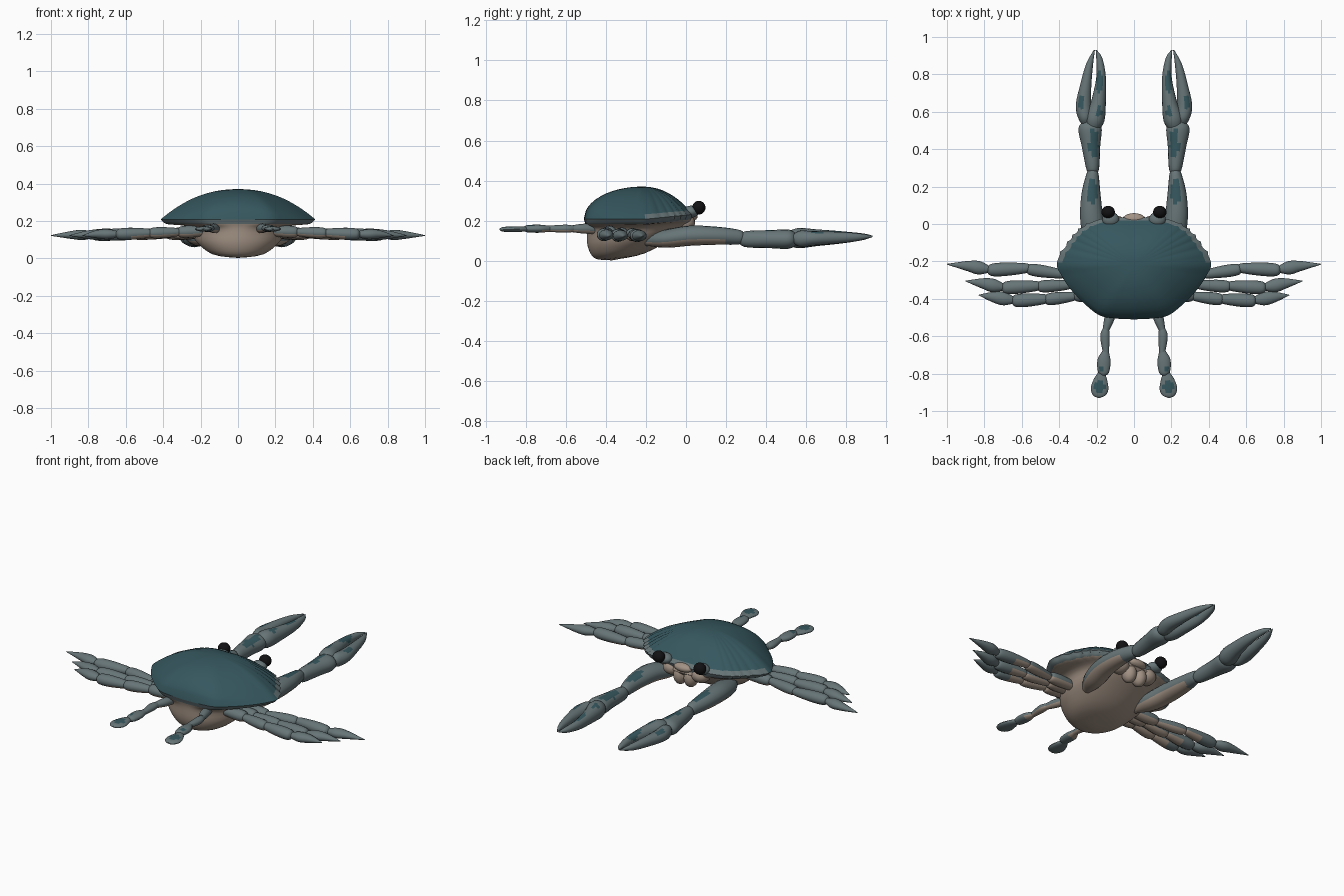
import bpy, bmesh, math
from mathutils import Vector

if "Cube" in bpy.data.objects:
    bpy.data.objects.remove(bpy.data.objects["Cube"])

def mat(name, c):
    m = bpy.data.materials.new(name)
    m.diffuse_color = (*c, 1)
    m.use_nodes = True
    m.node_tree.nodes["Principled BSDF"].inputs["Base Color"].default_value = m.diffuse_color
    return m

TEAL = mat("dark teal", (0.036, 0.095, 0.112))
GREY = mat("slate grey", (0.135, 0.178, 0.186))
TAN = mat("pale tan", (0.36, 0.285, 0.23))
BLACK = mat("black", (0.006, 0.006, 0.007))
MATS = [TEAL, GREY, TAN, BLACK]

def spline(pts, n):
    """Catmull-Rom samples through tuples of any length."""
    p = [Vector(q) for q in pts]
    p = [p[0] * 2 - p[1]] + p + [p[-1] * 2 - p[-2]]
    out = []
    for i in range(1, len(p) - 2):
        a, b, c, d = p[i - 1:i + 3]
        for k in range(n):
            t = k / n
            out.append(0.5 * (2 * b + (c - a) * t + (2 * a - 5 * b + 4 * c - d) * t * t
                              + (3 * b - a - 3 * c + d) * t ** 3))
    return out + [p[-2]]

def finish(name, bm, rule, mirror=True, angle=50):
    bmesh.ops.recalc_face_normals(bm, faces=bm.faces[:])
    bm.normal_update()
    for f in bm.faces:
        f.material_index = rule(f.calc_center_median(), f.normal, f.material_index)
    me = bpy.data.meshes.new(name)
    bm.to_mesh(me)
    bm.free()
    for m in MATS:
        me.materials.append(m)
    ob = bpy.data.objects.new(name, me)
    bpy.context.collection.objects.link(ob)
    if mirror:
        ob.modifiers.new("mirror", 'MIRROR').use_clip = False
    bpy.ops.object.select_all(action='DESELECT')
    ob.select_set(True)
    bpy.context.view_layer.objects.active = ob
    bpy.ops.object.shade_smooth_by_angle(angle=math.radians(angle))
    return ob

def loft(bm, rings):
    """Skin closed rings of points, a single point makes a tip."""
    vs = [[bm.verts.new(p) for p in r] for r in rings]
    for a, b in zip(vs, vs[1:]):
        n = max(len(a), len(b))
        for i in range(n):
            j = (i + 1) % n
            if len(a) == 1:
                bm.faces.new((a[0], b[i], b[j]))
            elif len(b) == 1:
                bm.faces.new((a[i], a[j], b[0]))
            else:
                bm.faces.new((a[i], a[j], b[j], b[i]))

def segment(bm, pts, sides=16):
    """Oval tube; points are x, y, z, half width, half height."""
    s = spline(pts, 8)
    rings = [[s[0].to_3d() if len(s[0]) == 3 else Vector(s[0][:3])]]
    for i, q in enumerate(s):
        t = Vector(s[min(i + 1, len(s) - 1)][:3]) - Vector(s[max(i - 1, 0)][:3])
        side = t.cross(Vector((0, 0, 1))).normalized()
        up = side.cross(t).normalized()
        w, h = max(q[3], 0.002), max(q[4], 0.002)
        rings.append([Vector(q[:3]) + side * w * math.cos(a) + up * h * math.sin(a)
                      for a in (2 * math.pi * k / sides for k in range(sides))])
    rings.append([Vector(s[-1][:3])])
    loft(bm, rings)

def limb(name, segs, spots=(), tan=lambda c, n: False):
    """Jointed limb; spots are x, y, radius x, radius y on the upper side."""
    bm = bmesh.new()
    for s in segs:
        segment(bm, s)
    def rule(c, n, m):
        if n.z > 0.1 and any(((c.x - x) / a) ** 2 + ((c.y - y) / b) ** 2 < 1 for x, y, a, b in spots):
            return 0
        return 2 if tan(c, n) else 1
    return finish(name, bm, rule)

def ball(name, loc, scale, m):
    bm = bmesh.new()
    bmesh.ops.create_uvsphere(bm, u_segments=24, v_segments=14, radius=1)
    for v in bm.verts:
        v.co = Vector(v.co[i] * scale[i] + loc[i] for i in range(3))
    return finish(name, bm, lambda c, n, k: m)

# Shell outline, right half from front to back, then mirrored
half = spline([(0, 0.035), (0.1, 0.035), (0.2, 0.02), (0.29, -0.03), (0.35, -0.1), (0.412, -0.205),
               (0.385, -0.28), (0.33, -0.36), (0.25, -0.44), (0.18, -0.49), (0.1, -0.505), (0, -0.51)], 6)
for i, p in enumerate(half):      # toothed front side edge
    if 12 < i < 29 and i % 3 == 0:
        p.x += 0.008
        p.y += 0.005
outline = half + [Vector((-p.x, p.y)) for p in half[-2:0:-1]]
CY = -0.22

def rim_z(y):
    return 0.208 + 0.1 * max(0, y + 0.2)

# Domed carapace
bm = bmesh.new()
rings = [[Vector((0, CY, 0.37))]]
for r in (0.1, 0.2, 0.3, 0.4, 0.5, 0.6, 0.7, 0.8, 0.87, 0.93, 0.965, 1):
    ring = []
    for p in outline:
        d = Vector((p.x, p.y - CY)).normalized()
        w = max(0, -d.y) ** 2
        f = (1 - r ** 2.2) * (1 - w) + math.sqrt(max(0, 1 - r * r)) * w
        z = rim_z(p.y)
        ring.append(Vector((p.x * r, CY + (p.y - CY) * r, z + (0.37 - z) * f)))
    rings.append(ring)
loft(bm, rings)
def shell_rule(c, n, m):
    # pale margin along the front half of the rim
    return 1 if c.y > -0.2 and c.z < rim_z(c.y) + 0.022 else 0
finish("carapace", bm, shell_rule, mirror=False)

# Underside: grey shelf below the rim, tan belly
bm = bmesh.new()
cols = []
for p in outline:
    d = Vector((p.x / 0.41, (p.y - CY) / 0.28)).normalized()
    col = [(p.x, p.y, rim_z(p.y)), (p.x * 0.92, CY + (p.y - CY) * 0.97, rim_z(p.y) - 0.025)]
    for cy, a, b, z, k in ((-0.23, 0.27, 0.265, 0.16, 0.06), (-0.27, 0.23, 0.22, 0.085, 0.12),
                           (-0.33, 0.14, 0.125, 0.02, 0.1)):
        y = cy + d.y * b
        col.append((d.x * a, y, z + k * (y + 0.38)))
    col.append((0, -0.37, 0.002))
    cols.append(spline(col, 4))
rings = [[c[k] for c in cols] for k in range(len(cols[0]) - 1)] + [[Vector((0, -0.37, 0.002))]]
loft(bm, rings)
finish("belly", bm, lambda c, n, m: 1 if c.z > 0.183 + 0.1 * max(0, c.y + 0.2) else 2, mirror=False)

# Face: eyes, stalks, mouth plates
ball("eye", (0.138, 0.064, 0.265), (0.036, 0.033, 0.034), 3)
ball("eye_stalk", (0.125, 0.025, 0.245), (0.045, 0.04, 0.03), 1)
ball("mouth_plate", (0.035, 0.0, 0.16), (0.04, 0.045, 0.055), 2)
ball("cheek", (0.095, -0.01, 0.19), (0.055, 0.055, 0.045), 2)
ball("brow", (0.0, 0.025, 0.222), (0.06, 0.033, 0.025), 2)

# Claws
limb("claw_arm", [
    [(0.17, -0.2, 0.105, 0.03, 0.03), (0.2, -0.1, 0.11, 0.06, 0.045), (0.225, 0.02, 0.125, 0.062, 0.05),
     (0.23, 0.15, 0.125, 0.052, 0.045), (0.222, 0.26, 0.118, 0.034, 0.037), (0.22, 0.29, 0.115, 0.02, 0.02)],
    [(0.22, 0.265, 0.11, 0.02, 0.02), (0.221, 0.3, 0.108, 0.035, 0.04), (0.23, 0.42, 0.108, 0.05, 0.045),
     (0.235, 0.51, 0.108, 0.062, 0.048), (0.235, 0.55, 0.11, 0.035, 0.03)]],
    [(0.225, 0.17, 0.026, 0.07), (0.215, 0.43, 0.026, 0.08)],
    lambda c, n: c.y < 0.2 and n.z < -0.45)
limb("claw_fixed_finger", [
    [(0.225, 0.5, 0.11, 0.03, 0.03), (0.21, 0.56, 0.113, 0.052, 0.05), (0.19, 0.65, 0.115, 0.04, 0.042),
     (0.176, 0.78, 0.117, 0.026, 0.03), (0.185, 0.88, 0.12, 0.017, 0.017), (0.202, 0.93, 0.122, 0.003, 0.004)]],
    [(0.185, 0.76, 0.018, 0.06), (0.19, 0.6, 0.018, 0.03)])
limb("claw_moving_finger", [
    [(0.255, 0.53, 0.11, 0.02, 0.02), (0.262, 0.57, 0.11, 0.036, 0.04), (0.27, 0.635, 0.112, 0.041, 0.036),
     (0.258, 0.74, 0.115, 0.03, 0.03), (0.238, 0.85, 0.118, 0.019, 0.02), (0.212, 0.93, 0.122, 0.003, 0.004)]],
    [(0.28, 0.65, 0.018, 0.035)])

# Walking legs: tip x, base y, middle y, tip y, height of base
for i, (tx, y0, y1, y2, z0) in enumerate([(1.0, -0.27, -0.235, -0.215, 0.135),
                                          (0.9, -0.325, -0.33, -0.305, 0.14),
                                          (0.83, -0.385, -0.4, -0.38, 0.152)]):
    k1, k2 = 0.565 * tx, 0.775 * tx
    def z(x):
        return z0 + (0.122 - z0) * x / tx
    def bone(xa, xb, ya, yb, w):
        # waisted start, full middle, rounded end
        return [(xa + (xb - xa) * t, ya + (yb - ya) * t, z(xa + (xb - xa) * t), w * s, w * s * 0.9)
                for t, s in ((0, 0.45), (0.12, 0.75), (0.6, 1), (0.9, 0.9), (1, 0.4))]
    dart = [(k2 - 0.015, y1 - 0.01, z(k2), 0.012, 0.012), (k2 + 0.05, y1, z(k2), 0.035, 0.027),
            (k2 + 0.11, (y1 + y2) / 2, z(k2), 0.028, 0.022), (tx, y2, 0.122, 0.002, 0.002)]
    limb(f"walking_leg_{i + 1}", [
        bone(0.16, 0.39 * tx, y0, y0 + 0.005, 0.036),
        bone(0.37 * tx, k1 + 0.01, y0, y1 - 0.005, 0.033),
        bone(k1 - 0.01, k2 + 0.01, y1, y1 - 0.012, 0.036), dart],
        tan=lambda c, n, k=k1: c.x < k + 0.1 and n.z < -0.35)

# Swimming legs with paddles
limb("swimming_leg", [
    [(0.11, -0.42, 0.155, 0.02, 0.02), (0.13, -0.5, 0.16, 0.027, 0.025), (0.15, -0.565, 0.16, 0.018, 0.018)],
    [(0.148, -0.55, 0.16, 0.014, 0.014), (0.155, -0.6, 0.16, 0.025, 0.02), (0.15, -0.69, 0.16, 0.016, 0.015)],
    [(0.15, -0.675, 0.16, 0.015, 0.014), (0.16, -0.73, 0.16, 0.035, 0.02), (0.163, -0.79, 0.16, 0.03, 0.018),
     (0.165, -0.81, 0.16, 0.012, 0.01)],
    [(0.17, -0.785, 0.158, 0.012, 0.01), (0.178, -0.83, 0.158, 0.035, 0.014), (0.184, -0.88, 0.157, 0.047, 0.014),
     (0.186, -0.915, 0.157, 0.034, 0.011), (0.186, -0.93, 0.157, 0.006, 0.004)]],
    [(0.184, -0.87, 0.027, 0.034), (0.172, -0.775, 0.013, 0.017)],
    lambda c, n: n.z < -0.35 and c.y > -0.72)
